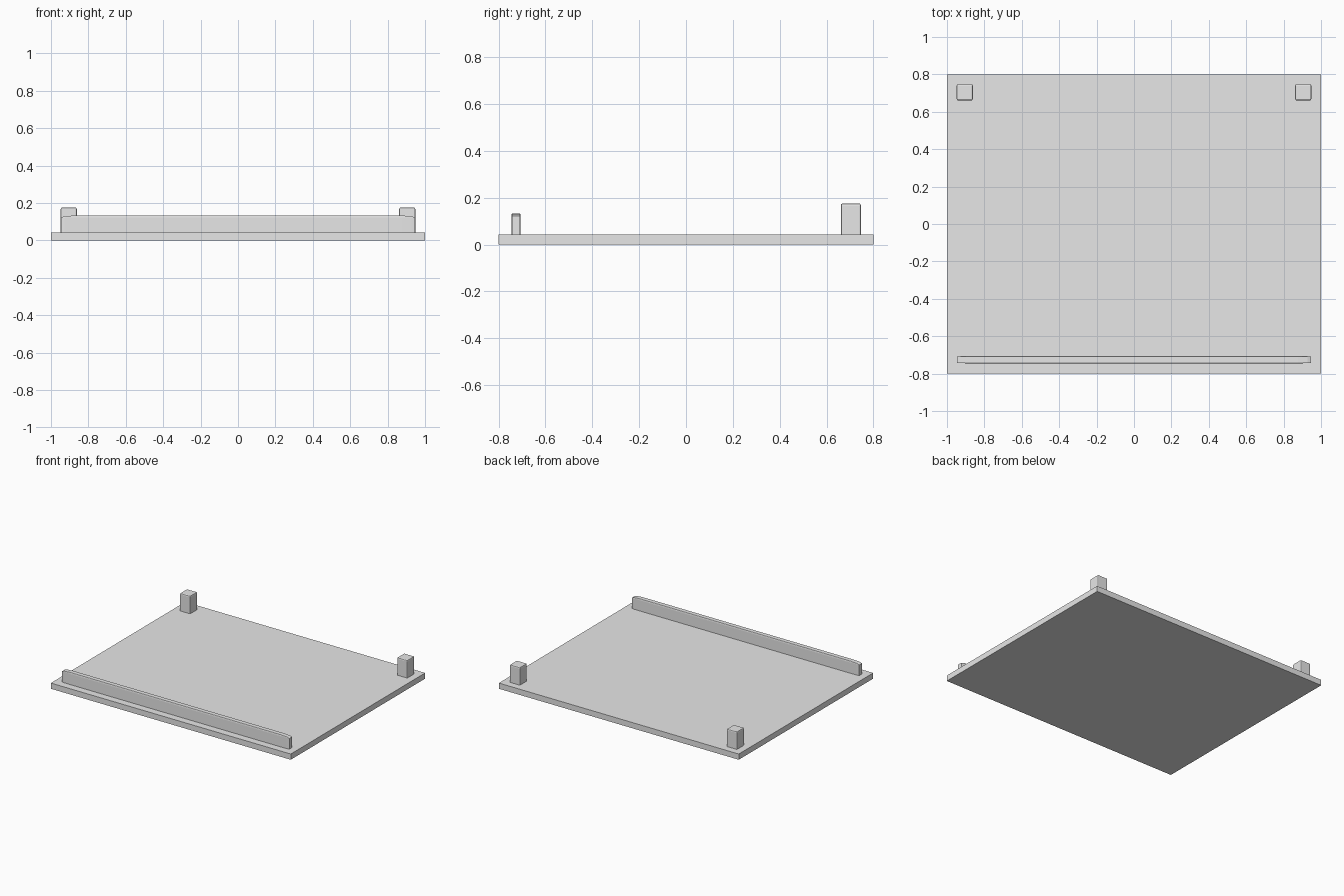
import bpy
import bmesh
from mathutils import Matrix, Vector

default = bpy.data.objects.get("Cube")
if default:
    bpy.data.objects.remove(default, do_unlink=True)

# Single grey material
grey = bpy.data.materials.new("light_grey")
grey.use_nodes = True
colour = (0.8, 0.8, 0.8, 1)
grey.diffuse_color = colour
grey.node_tree.nodes["Principled BSDF"].inputs["Base Color"].default_value = colour


def add_block(name, low, high, bevel=None):
    """Box between two corners; bevel gives the edge rounding along each axis."""
    low, high = Vector(low), Vector(high)
    size = high - low
    scale = Vector(bevel) if bevel else Vector((1, 1, 1))
    bm = bmesh.new()
    bmesh.ops.create_cube(bm, size=1)
    bmesh.ops.scale(bm, vec=[s / k for s, k in zip(size, scale)], verts=bm.verts)
    if bevel:
        bmesh.ops.bevel(bm, geom=bm.edges[:], offset=1, segments=2,
                        profile=0.5, affect='EDGES')
    # Stretch the rounding, then move into place
    bmesh.ops.scale(bm, vec=scale, verts=bm.verts)
    bmesh.ops.transform(bm, matrix=Matrix.Translation((low + high) / 2), verts=bm.verts)
    mesh = bpy.data.meshes.new(name)
    bm.to_mesh(mesh)
    bm.free()
    mesh.materials.append(grey)
    obj = bpy.data.objects.new(name, mesh)
    bpy.context.collection.objects.link(obj)
    return obj


# Flat base
add_block("base_plate", (-1, -0.8, 0), (1, 0.8, 0.043))

# Long rail near the front edge
add_block("front_rail", (-0.947, -0.745, 0.02), (0.947, -0.706, 0.133),
          (0.07, 0.003, 0.01))

# Two posts in the back corners
for name, x in (("right_post", -0.905), ("left_post", 0.905)):
    add_block(name, (x - 0.043, 0.661, 0.02), (x + 0.043, 0.747, 0.176),
              (0.007, 0.007, 0.009))
